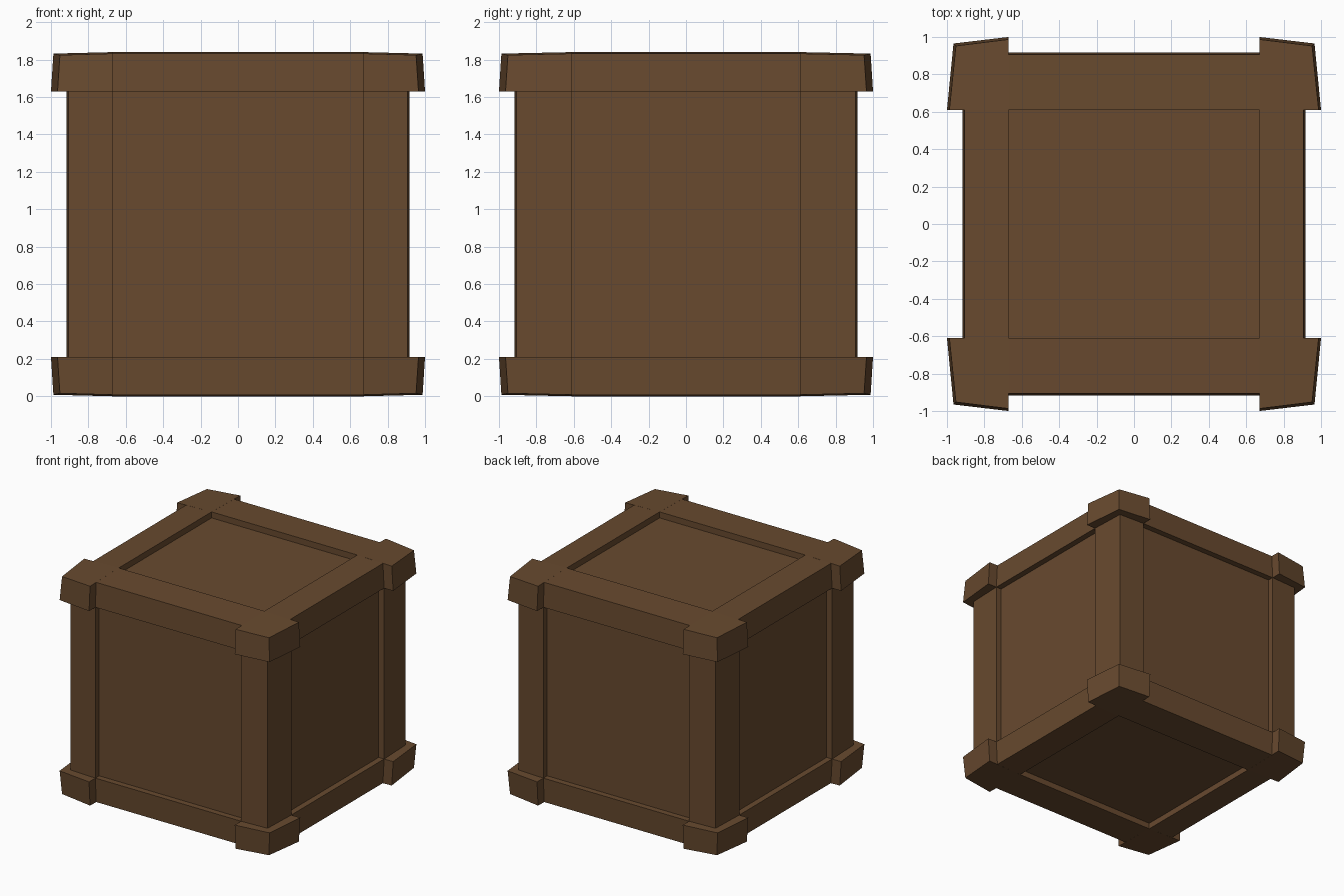
import bpy, bmesh
from itertools import product
from mathutils import Vector

if "Cube" in bpy.data.objects:
    bpy.data.objects.remove(bpy.data.objects["Cube"])

MID = 0.92                       # half height, model is mirrored about it
INNER = (0.67, 0.61, 0.71)       # grid lines between frame and panels
BODY = ((0.917, 0.906, 0.906), (0.917, 0.906, 0.906), (0.92, 0.913, 0.911))
DEPTH = 0.05                     # panel recess

wood = bpy.data.materials.new("brown wood")
wood.diffuse_color = (0.138, 0.068, 0.028, 1)
wood.use_nodes = True
wood.node_tree.nodes["Principled BSDF"].inputs["Base Color"].default_value = wood.diffuse_color


def sign(v):
    return 1 if v > 0 else -1


def body_point(idx):
    """Grid index (-2,-1,1,2 per axis) to a slightly bulged box point."""
    p = []
    for a in range(3):
        n = sum(abs(idx[b]) == 2 for b in range(3) if b != a)
        p.append(sign(idx[a]) * (INNER[a] if abs(idx[a]) == 1 else BODY[a][n]))
    return Vector(p)


def cap_point(idx):
    """Like body_point, but the corner blocks stick out sideways and taper."""
    o = [abs(i) == 2 for i in idx]
    p = list(INNER)
    if o[0]:
        p[0] = 1.0 - 0.035 * o[1] - 0.013 * o[2]
    if o[1]:
        p[1] = 1.0 - 0.035 * o[0] - 0.013 * o[2]
    if o[2]:
        p[2] = 0.92 - 0.008 * (o[0] + o[1])
    return Vector([sign(i) * v for i, v in zip(idx, p)])


def finish(name, quads):
    bm = bmesh.new()
    for q in quads:
        bm.faces.new([bm.verts.new(p + Vector((0, 0, MID))) for p in q])
    bmesh.ops.remove_doubles(bm, verts=bm.verts, dist=1e-4)
    bmesh.ops.recalc_face_normals(bm, faces=bm.faces)
    me = bpy.data.meshes.new(name)
    bm.to_mesh(me)
    bm.free()
    me.materials.append(wood)
    bpy.context.collection.objects.link(bpy.data.objects.new(name, me))


# Crate body: frame strips and a recessed panel on each of the six sides
LEVELS = (-2, -1, 1, 2)
quads = []
for a, s in product(range(3), (-1, 1)):
    b, c = (a + 1) % 3, (a + 2) % 3
    for m, n in product(range(3), repeat=2):
        if m != 1 and n != 1:
            continue             # corner cells are filled by the caps
        ring = []
        for u, v in ((m, n), (m + 1, n), (m + 1, n + 1), (m, n + 1)):
            idx = [0, 0, 0]
            idx[a], idx[b], idx[c] = 2 * s, LEVELS[u], LEVELS[v]
            ring.append(body_point(idx))
        if m == 1 and n == 1:
            shift = Vector((0, 0, 0))
            shift[a] = -s * DEPTH
            low = [p + shift for p in ring]
            quads.append(low)
            for i in range(4):
                j = (i + 1) % 4
                quads.append([ring[i], ring[j], low[j], low[i]])
        else:
            quads.append(ring)
finish("crate_body", quads)

# Eight corner caps
for sx, sy, sz in product((-1, 1), repeat=3):
    quads = []
    for a, lev in product(range(3), (1, 2)):
        ring = []
        for u, v in ((1, 1), (2, 1), (2, 2), (1, 2)):
            idx = [0, 0, 0]
            idx[a], idx[(a + 1) % 3], idx[(a + 2) % 3] = lev, u, v
            ring.append(cap_point((idx[0] * sx, idx[1] * sy, idx[2] * sz)))
        quads.append(ring)
    finish("corner_cap_%s_%s_%s" % ("right" if sx > 0 else "left",
                                    "back" if sy > 0 else "front",
                                    "top" if sz > 0 else "bottom"), quads)
